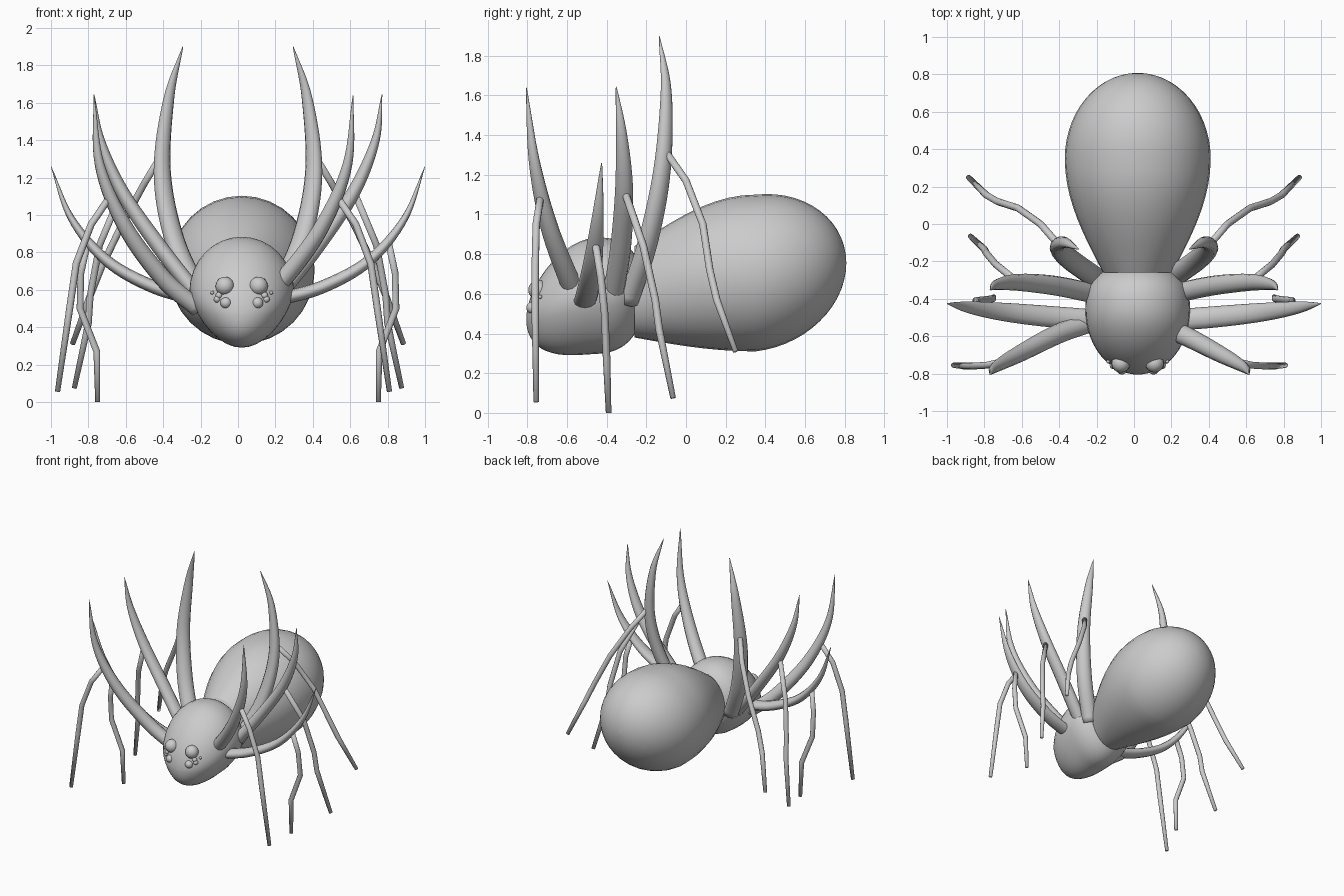
import bpy, bmesh, math
from mathutils import Vector

if "Cube" in bpy.data.objects:
    bpy.data.objects.remove(bpy.data.objects["Cube"])


def spline(pts, n):
    """Catmull-Rom resampling of a path."""
    pts = [Vector(p) for p in pts]
    pts = [2*pts[0] - pts[1]] + pts + [2*pts[-1] - pts[-2]]
    out = []
    for a, b, c, d in zip(pts, pts[1:], pts[2:], pts[3:]):
        for k in range(n):
            t = k / n
            out.append((2*b + (c-a)*t + (2*a-5*b+4*c-d)*t*t + (3*b-a-3*c+d)*t**3) / 2)
    return out + [pts[-2]]


def loft(name, rings):
    """Skin a list of closed rings and cap both ends."""
    bm = bmesh.new()
    rows = [[bm.verts.new(p) for p in r] for r in rings]
    n = len(rows[0])
    for a, b in zip(rows, rows[1:]):
        for i in range(n):
            j = (i + 1) % n
            bm.faces.new((a[i], a[j], b[j], b[i]))
    bm.faces.new(rows[0][::-1])
    bm.faces.new(rows[-1])
    bmesh.ops.recalc_face_normals(bm, faces=bm.faces)
    me = bpy.data.meshes.new(name)
    bm.to_mesh(me)
    bm.free()
    for p in me.polygons:
        p.use_smooth = True
    ob = bpy.data.objects.new(name, me)
    bpy.context.collection.objects.link(ob)


def body(name, section, egg, steps=28, n=32):
    """Loft ellipses along y; section(u), u in -1..1, gives y, z, half width, half height."""
    rings = []
    for k in range(steps + 1):
        u = -math.cos(math.pi*k/steps)
        y, z, w, h = section(u)
        w, h = max(w, .002), max(h, .002)
        ring = []
        for i in range(n):
            a = 2*math.pi*i/n
            s = math.sin(a)
            ring.append((.02 + w*math.cos(a)*(1 + egg*min(0, s)), y, z + h*s))
        rings.append(ring)
    loft(name, rings)


def tube(name, pts, radii, normal, n=12):
    """Elliptical tube; radii are (along normal, across) per point."""
    rings = []
    for i, p in enumerate(pts):
        t = (pts[min(i+1, len(pts)-1)] - pts[max(i-1, 0)]).normalized()
        b = t.cross(normal).normalized()
        a = b.cross(t).normalized()
        ra, rb = radii[i]
        rings.append([p + a*ra*math.cos(2*math.pi*k/n) + b*rb*math.sin(2*math.pi*k/n)
                      for k in range(n)])
    loft(name, rings)


def abdomen(u):
    if u < 0:  # flaring out from the waist
        s = math.sin(math.pi/2*(1 + u))
        return .35 + .61*u, .61 + .095*s, .185 + .205*s, .23 + .165*s
    r = math.sqrt(max(0, 1 - u*u))
    return .35 + .458*u, .705 + .05*u, .39*r, .395*r


def head(u):
    if u < 0:  # face drops towards the front
        r = math.sqrt(max(0, 1 - u*u))
        return -.46 + .345*u, .59 - .12*(-u)**1.5, .28*r, .293*r
    r = max(0, 1 - u**2.5)**.4
    return -.46 + .245*u, .59 + .01*u, .28*r, .293*r


body("abdomen", abdomen, 0)
body("head", head, .2)

# Eyes: offset from the centre line, y, z, radius
EYES = [(.09, -.745, .62, .05), (.085, -.775, .53, .03), (.122, -.757, .57, .018),
        (.132, -.757, .55, .018), (.158, -.735, .585, .01)]
for side in (-1, 1):
    for i, (dx, y, z, r) in enumerate(EYES):
        bpy.ops.mesh.primitive_uv_sphere_add(segments=16, ring_count=10, radius=r,
                                             location=(.02 + side*dx, y, z))
        bpy.context.object.name = f"eye_{i+1}_{'left' if side < 0 else 'right'}"
        bpy.ops.object.shade_smooth()


def leg_pair(name, upper, radii, nrm, knee_z, lower, shift=0):
    """Curved spike rising from the head, with a thin jointed leg hanging off it."""
    for side in (-1, 1):
        label = f"{name}_{'left' if side < 0 else 'right'}"
        off = shift if side < 0 else 0

        def place(p):
            return Vector((side*p[0] + off, p[1], p[2]))
        normal = Vector((side*nrm[0], nrm[1], 0)).normalized()
        path = spline([place(p) for p in upper], 8)
        rad = []
        for i in range(len(path)):
            t = i / (len(path) - 1)
            k = .04 + 1.0*(1 - t**2.2) + .08*math.sin(math.pi*t)
            rad.append((radii[0]*k, radii[1]*k))
        tube("upper_leg_" + label, path, rad, normal)
        # Lower leg starts on the spike at the knee height
        start = min(path, key=lambda p: abs(p.z - knee_z))
        pts = [start] + [place(p) for p in lower]
        rr = [.019] * (len(pts) - 1) + [.014]
        tube("lower_leg_" + label, pts, [(r, r) for r in rr], normal, 10)


leg_pair("front", [(.06, -.52, .50), (.245, -.585, .66), (.45, -.69, .94),
                   (.585, -.765, 1.27), (.615, -.805, 1.64)], (.05, .045), (.4, .9), 1.1,
         [(.63, -.755, .95), (.71, -.76, .74), (.745, -.76, .5), (.81, -.755, .055)], -.155)
leg_pair("front_middle", [(.2, -.515, .545), (.45, -.495, .615), (.7, -.47, .755),
                          (.89, -.445, .98), (1, -.425, 1.26)], (.054, .033), (0, 1), .87,
         [(.84, -.43, .69), (.845, -.41, .5), (.755, -.4, .27), (.75, -.39, 0)])
leg_pair("rear_middle", [(.2, -.375, .55), (.42, -.33, .83), (.62, -.312, 1.125),
                         (.735, -.325, 1.4), (.77, -.352, 1.645)], (.05, .04), (0, 1), 1.11,
         [(.74, -.215, .84), (.79, -.155, .57), (.8, -.135, .42), (.875, -.065, .075)])
leg_pair("rear", [(.2, -.29, .56), (.34, -.19, .87), (.405, -.12, 1.23),
                  (.37, -.1, 1.62), (.295, -.135, 1.9)], (.055, .045), (.75, -.65), 1.33,
         [(.5, 0, 1.17), (.62, .085, .95), (.73, .12, .72), (.79, .155, .57),
          (.885, .25, .31)])
